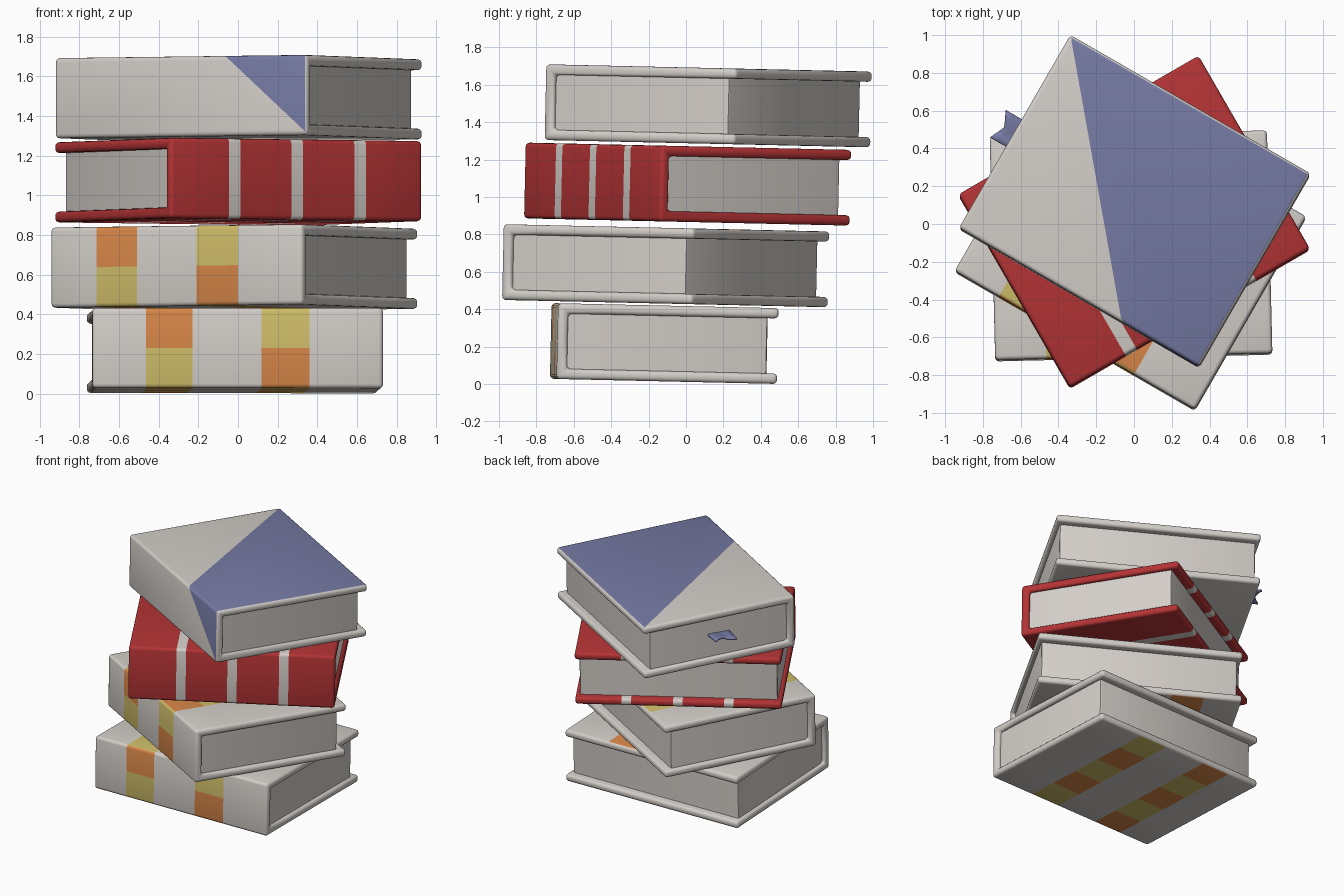
import bpy, bmesh, math
from mathutils import Matrix, Vector

if "Cube" in bpy.data.objects:
    bpy.data.objects.remove(bpy.data.objects["Cube"])

W, D, H, T = 1.468, 1.18, 0.405, 0.055      # book width, depth, thickness, board
X, Y, Z = W / 2, D / 2, H / 2
TILT = math.radians(-1.28)                  # whole stack leans slightly back


def material(name, rgb):
    m = bpy.data.materials.new(name)
    m.diffuse_color = (*rgb, 1)
    m.use_nodes = True
    m.node_tree.nodes["Principled BSDF"].inputs["Base Color"].default_value = m.diffuse_color
    return m


WHITE = material("off_white", (0.65, 0.615, 0.58))
RED = material("red", (0.45, 0.033, 0.035))
BLUE = material("slate_blue", (0.18, 0.195, 0.37))
ORANGE = material("orange", (0.68, 0.24, 0.065))
YELLOW = material("yellow", (0.62, 0.51, 0.14))


def finish(name, bm, mats, matrix):
    bmesh.ops.recalc_face_normals(bm, faces=bm.faces)
    me = bpy.data.meshes.new(name)
    bm.to_mesh(me)
    bm.free()
    for m in mats:
        me.materials.append(m)
    ob = bpy.data.objects.new(name, me)
    bpy.context.collection.objects.link(ob)
    ob.matrix_world = matrix
    bpy.ops.object.select_all(action='DESELECT')
    ob.select_set(True)
    bpy.context.view_layer.objects.active = ob
    bpy.ops.object.shade_smooth_by_angle(angle=math.radians(40))
    return ob


# Cover: C-shaped profile (boards + spine at -y), rounded edges, cut and coloured
def cover(name, matrix, mats, cuts, rule):
    bm = bmesh.new()
    prof = [(-Y, -Z), (Y, -Z), (Y, -Z + T), (-Y + T, -Z + T),
            (-Y + T, Z - T), (Y, Z - T), (Y, Z), (-Y, Z)]
    face = bm.faces.new([bm.verts.new((-X, y, z)) for y, z in prof])
    ext = bmesh.ops.extrude_face_region(bm, geom=[face])
    moved = [v for v in ext["geom"] if isinstance(v, bmesh.types.BMVert)]
    bmesh.ops.translate(bm, verts=moved, vec=(W, 0, 0))
    bmesh.ops.recalc_face_normals(bm, faces=bm.faces)
    bmesh.ops.bevel(bm, geom=bm.edges[:], offset=0.021, segments=3,
                    profile=0.5, affect='EDGES')
    for co, no in cuts:
        bmesh.ops.bisect_plane(bm, geom=bm.verts[:] + bm.edges[:] + bm.faces[:],
                               plane_co=co, plane_no=no)
    bmesh.ops.recalc_face_normals(bm, faces=bm.faces)
    for f in bm.faces:
        f.material_index = rule(f.calc_center_median(), f.normal)
    finish(name, bm, mats, matrix)


# Page block with softened fore-edge corners
def pages(name, matrix):
    bm = bmesh.new()
    x, y0, y1, z = X - 0.03, -Y + T - 0.005, Y - 0.057, Z - T + 0.003
    bmesh.ops.create_cube(bm, size=1)
    for v in bm.verts:
        v.co = (v.co.x * 2 * x, y1 if v.co.y > 0 else y0, v.co.z * 2 * z)
    edges = [e for e in bm.edges if all(v.co.y > 0 for v in e.verts)
             and abs(e.verts[0].co.z - e.verts[1].co.z) > 0.1]
    bmesh.ops.bevel(bm, geom=edges, offset=0.015, segments=2, profile=0.5, affect='EDGES')
    finish(name, bm, [WHITE], matrix)


def outside(c, n):
    """Spine or outer board face, leaving the rounded rims out."""
    spine = n.y < -0.3 and c.y < -Y + 0.03
    board = abs(n.z) > 0.9 and abs(c.z) > Z - 0.015
    return abs(n.x) < 0.3 and (spine or board)


# Checked bands: squares alternate along each band and round the spine
CHECK = [(-0.463, -0.228), (0.12, 0.362)]
SQ = D / 5
check_cuts = [(Vector((x, 0, 0)), Vector((1, 0, 0))) for b in CHECK for x in b]
check_cuts += [(Vector((0, -Y + SQ * k, 0)), Vector((0, 1, 0))) for k in range(1, 5)]
check_cuts += [(Vector((0, 0, 0)), Vector((0, 0, 1)))]


def check_rule(c, n):
    band = [i for i, (a, b) in enumerate(CHECK) if a < c.x < b]
    if not band or not outside(c, n):
        return 0
    if n.y < -0.7:
        k = 0 if c.z > 0 else 1              # spine
    else:
        k = int((c.y + Y) / SQ) + (1 if c.z > 0 else 0)
        k = k if c.z > 0 else k + 2          # boards carry on from the spine
    return 1 + (k + band[0]) % 2             # 1 orange, 2 yellow


# Plain bands right round the red cover
BANDS = [-0.36, 0.003, 0.37]
band_cuts = [(Vector((b + s * 0.034, 0, 0)), Vector((1, 0, 0))) for b in BANDS for s in (-1, 1)]


def band_rule(c, n):
    return 1 if any(abs(c.x - b) < 0.034 for b in BANDS) else 0


# Diagonal blue corner: one slanting plane crossing top board and spine
A, B, C = Vector((-X, Y, Z)), Vector((0.261, -Y, Z)), Vector((X, -Y, -0.19))
NORM = (C - A).cross(B - A).normalized()
if NORM.x < 0:
    NORM.negate()


def corner_rule(c, n):
    upper = c.z > 0 or n.y < -0.7
    return 1 if upper and outside(c, n) and (c - A).dot(NORM) > 0 else 0


BOOKS = [  # name, centre, turn, materials, cuts, rule
    ("bottom_book", (-0.0155, -0.116, 0.214), 1.4, [WHITE, ORANGE, YELLOW], check_cuts, check_rule),
    ("second_book", (-0.0185, -0.1085, 0.630), -30, [WHITE, ORANGE, YELLOW], check_cuts, check_rule),
    ("third_book", (0.001, 0.009, 1.069), 30, [RED, WHITE], band_cuts, band_rule),
    ("top_book", (0.004, 0.119, 1.490), -30, [WHITE, BLUE], [(A, NORM)], corner_rule),
]
for name, (cx, cy, cz), turn, mats, cuts, rule in BOOKS:
    M = (Matrix.Translation((cx, cy, cz + cy * math.tan(TILT)))
         @ Matrix.Rotation(TILT, 4, 'X') @ Matrix.Rotation(math.radians(turn), 4, 'Z'))
    cover(name + "_cover", M, mats, cuts, rule)
    pages(name + "_pages", M)

# Wavy swallow-tailed bookmark ribbon out of the top book
bm = bmesh.new()
N, R = 6, 4
rows = []
for i in range(R + 1):
    row = []
    for j in range(N + 1):
        t = 2 * j / N - 1
        end = -0.795 - 0.037 * abs(t)
        u = i / R
        x = -0.68 + (end + 0.68) * u
        row.append(bm.verts.new((x, -0.006 + 0.083 * t, 0.022 + 0.012 * math.sin(2.5 * t) * u)))
    rows.append(row)
for i in range(R):
    for j in range(N):
        bm.faces.new((rows[i][j], rows[i + 1][j], rows[i + 1][j + 1], rows[i][j + 1]))
ribbon = finish("bookmark_ribbon", bm, [BLUE], M)
solid = ribbon.modifiers.new("thickness", 'SOLIDIFY')
solid.thickness = 0.014
solid.offset = 0
